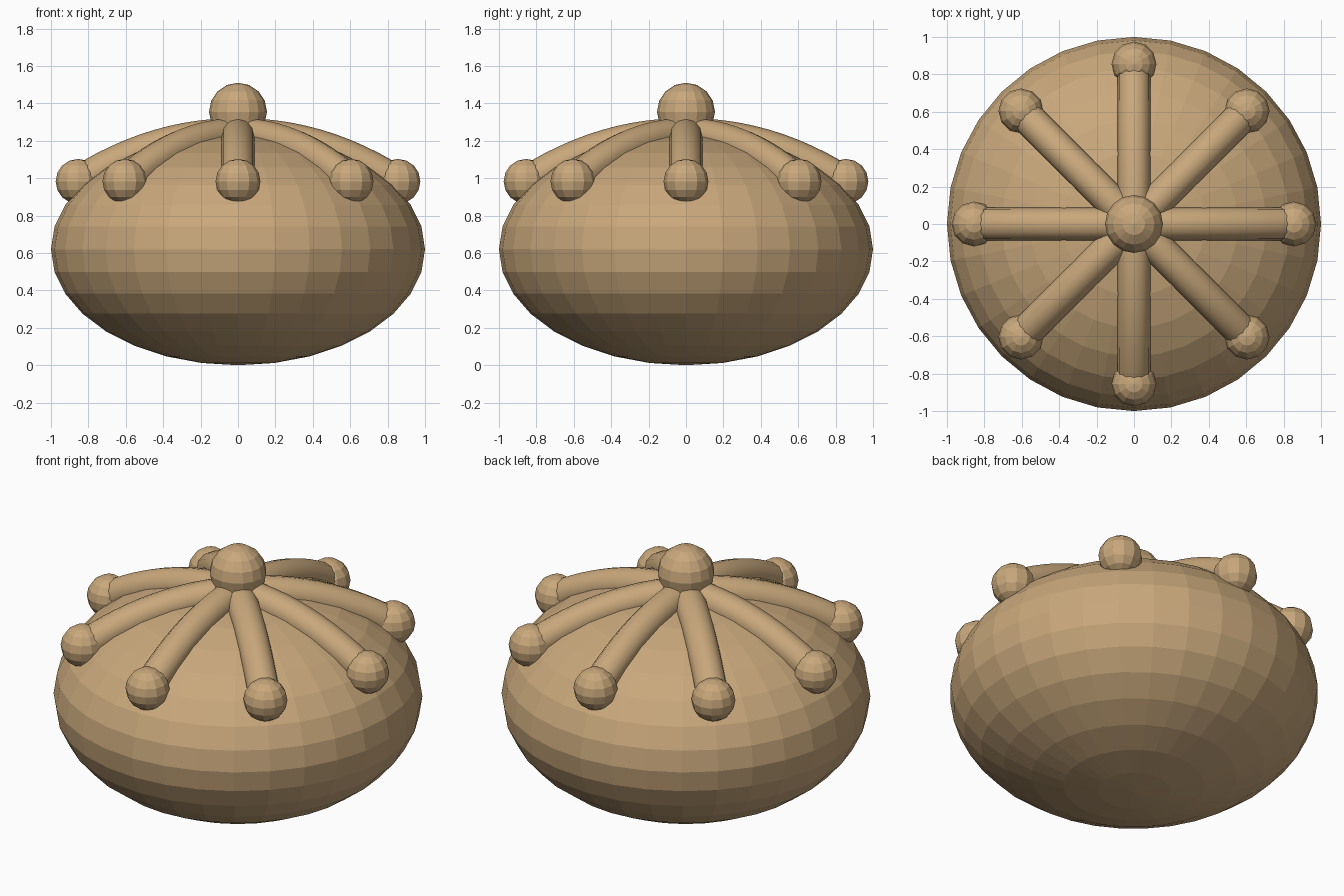
import bpy, math

if "Cube" in bpy.data.objects:
    bpy.data.objects.remove(bpy.data.objects["Cube"])

mat = bpy.data.materials.new("tan")
mat.diffuse_color = (0.58, 0.39, 0.2, 1)
mat.use_nodes = True
mat.node_tree.nodes["Principled BSDF"].inputs["Base Color"].default_value = mat.diffuse_color


def ball(name, loc, r, seg, rings, squash=1.0, turn=0.0):
    bpy.ops.mesh.primitive_uv_sphere_add(segments=seg, ring_count=rings, radius=r, location=loc)
    o = bpy.context.object
    o.name = name
    o.scale.z = squash
    o.rotation_euler.z = turn
    o.data.materials.append(mat)
    return o


# squashed round body and top knob
H = 0.62
ball("body", (0, 0, H), 1.0, 32, 16, H)
ball("top_knob", (0, 0, 1.355), 0.155, 16, 8)

# eight ribs following the body, each ending in a small bead
for i in range(8):
    a = i * math.pi / 4
    c, s = math.cos(a), math.sin(a)
    cu = bpy.data.curves.new("rib", "CURVE")
    cu.dimensions = "3D"
    cu.bevel_depth = 0.088
    cu.bevel_resolution = 4
    cu.use_fill_caps = True
    sp = cu.splines.new("POLY")
    n = 13
    sp.points.add(n - 1)
    for k in range(n):
        t = k / (n - 1)
        r = 0.86 * t
        z = 1.233 - 0.262 * t ** 2.1
        sp.points[k].co = (r * c, r * s, z, 1)
    sp.use_smooth = True
    cu.materials.append(mat)
    o = bpy.data.objects.new("rib_%d" % (i + 1), cu)
    bpy.context.collection.objects.link(o)
    ball("bead_%d" % (i + 1), (0.855 * c, 0.855 * s, 0.983), 0.12, 12, 8)
